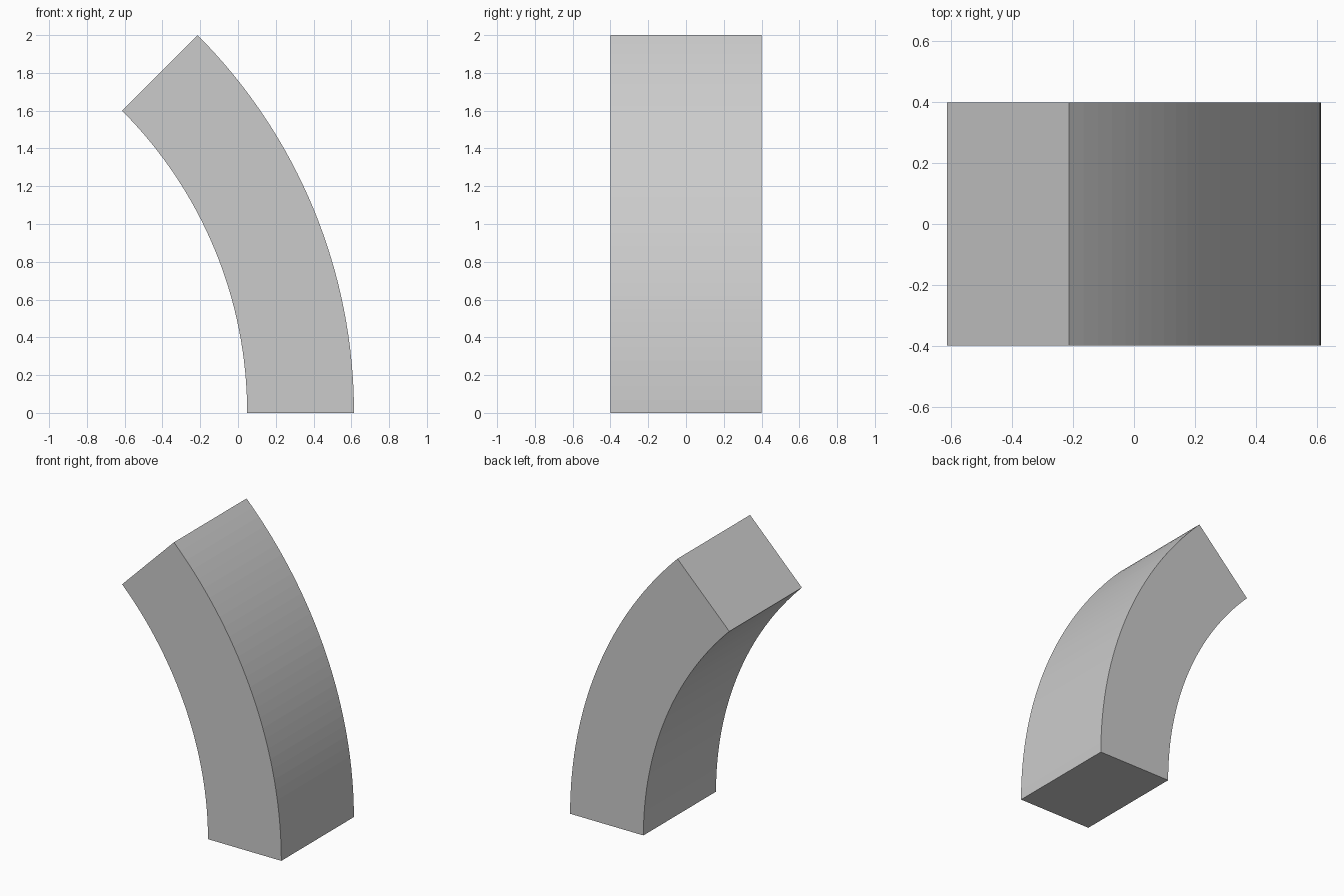
import bpy, bmesh
from math import sin, cos, radians

if "Cube" in bpy.data.objects:
    bpy.data.objects.remove(bpy.data.objects["Cube"])

# Curved block: a 45 degree arc with a rectangular section
OUTER = 2 / sin(radians(45))
INNER = 1.6 / sin(radians(45))
CX = -(OUTER + 1.6) / 2
HALF_DEPTH = 0.4
STEPS = 32


def arc(radius):
    angles = [radians(45) * i / STEPS for i in range(STEPS + 1)]
    return [(CX + radius * cos(a), radius * sin(a)) for a in angles]


# Side profile, then extrude through the depth
bm = bmesh.new()
outline = arc(OUTER) + arc(INNER)[::-1]
face = bm.faces.new([bm.verts.new((x, -HALF_DEPTH, z)) for x, z in outline])
result = bmesh.ops.extrude_face_region(bm, geom=[face], use_keep_orig=True)
moved = [v for v in result["geom"] if isinstance(v, bmesh.types.BMVert)]
bmesh.ops.translate(bm, verts=moved, vec=(0, 2 * HALF_DEPTH, 0))
bmesh.ops.recalc_face_normals(bm, faces=bm.faces)

mesh = bpy.data.meshes.new("curved_block")
bm.to_mesh(mesh)
bm.free()
block = bpy.data.objects.new("curved_block", mesh)
bpy.context.collection.objects.link(block)
